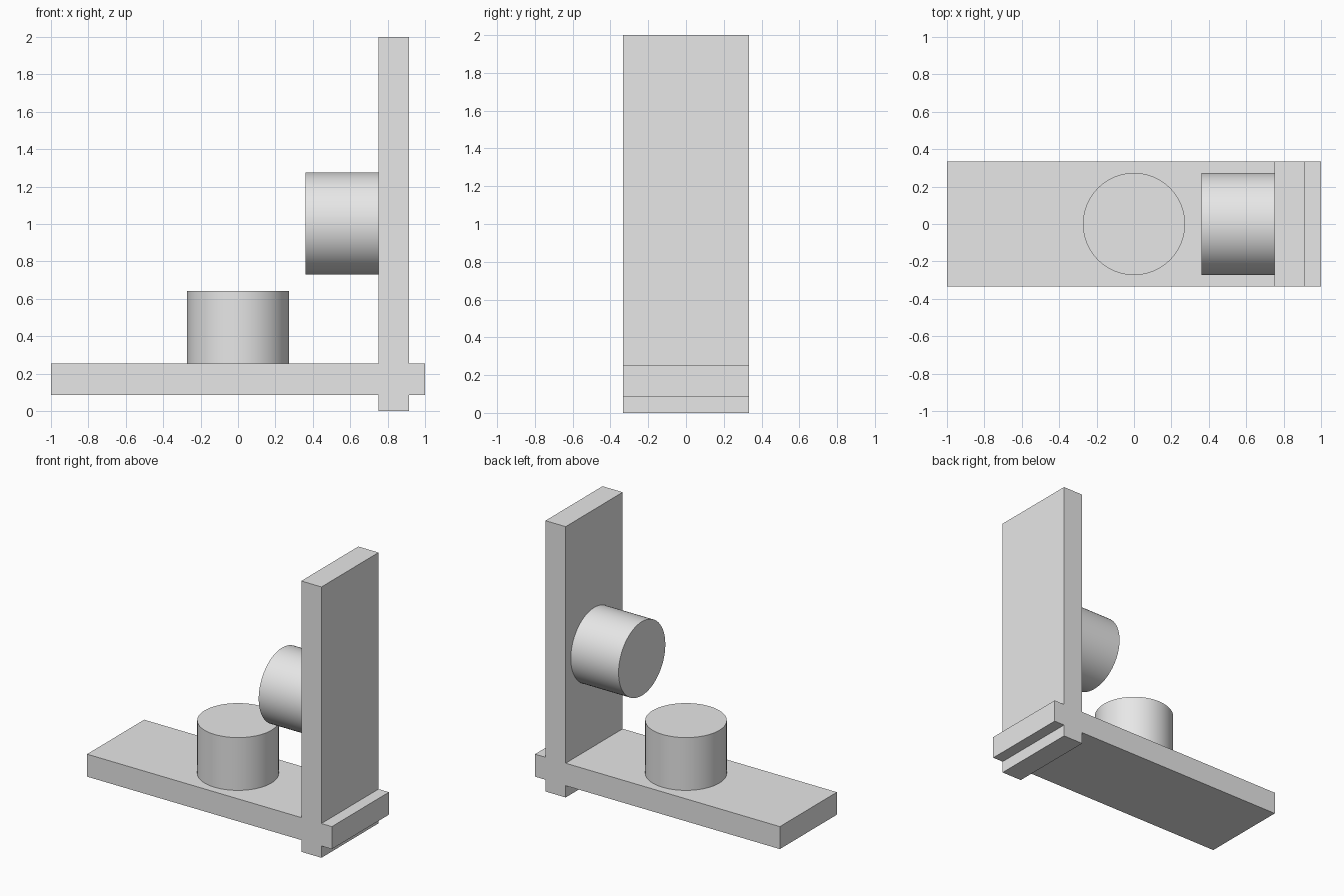
import bpy
import bmesh
import math

cube = bpy.data.objects.get("Cube")
if cube:
    bpy.data.objects.remove(cube, do_unlink=True)

grey = bpy.data.materials.new("light_grey")
grey.use_nodes = True
colour = (0.8, 0.8, 0.8, 1)
grey.diffuse_color = colour
grey.node_tree.nodes["Principled BSDF"].inputs["Base Color"].default_value = colour

HALF_DEPTH = 0.333
PLATE_BOTTOM, PLATE_TOP = 0.087, 0.253
WALL_INNER, WALL_OUTER = 0.75, 0.915


def bracket(name):
    """Crossed floor and wall plates as one extruded side profile."""
    a, b, lo, hi = WALL_INNER, WALL_OUTER, PLATE_BOTTOM, PLATE_TOP
    profile = [(-1, lo), (a, lo), (a, 0), (b, 0), (b, lo), (1, lo),
               (1, hi), (b, hi), (b, 2), (a, 2), (a, hi), (-1, hi)]
    bm = bmesh.new()
    face = bm.faces.new([bm.verts.new((x, -HALF_DEPTH, z)) for x, z in profile])
    extruded = bmesh.ops.extrude_face_region(bm, geom=[face])["geom"]
    verts = [v for v in extruded if isinstance(v, bmesh.types.BMVert)]
    bmesh.ops.translate(bm, verts=verts, vec=(0, 2 * HALF_DEPTH, 0))
    bmesh.ops.recalc_face_normals(bm, faces=bm.faces)
    mesh = bpy.data.meshes.new(name)
    bm.to_mesh(mesh)
    bm.free()
    mesh.materials.append(grey)
    obj = bpy.data.objects.new(name, mesh)
    bpy.context.collection.objects.link(obj)


def peg(name, location, tilt=0):
    """Round peg with smooth sides and sharp rims."""
    bpy.ops.mesh.primitive_cylinder_add(vertices=64, radius=0.273, depth=0.39,
                                        location=location, rotation=(0, tilt, 0))
    obj = bpy.context.object
    obj.name = name
    obj.data.materials.append(grey)
    bpy.ops.object.shade_smooth_by_angle(angle=math.radians(30))


bracket("crossed_plates")
peg("floor_peg", (0, 0, PLATE_TOP + 0.195))
peg("wall_peg", (WALL_INNER - 0.195, 0, 1.003), -math.pi / 2)
